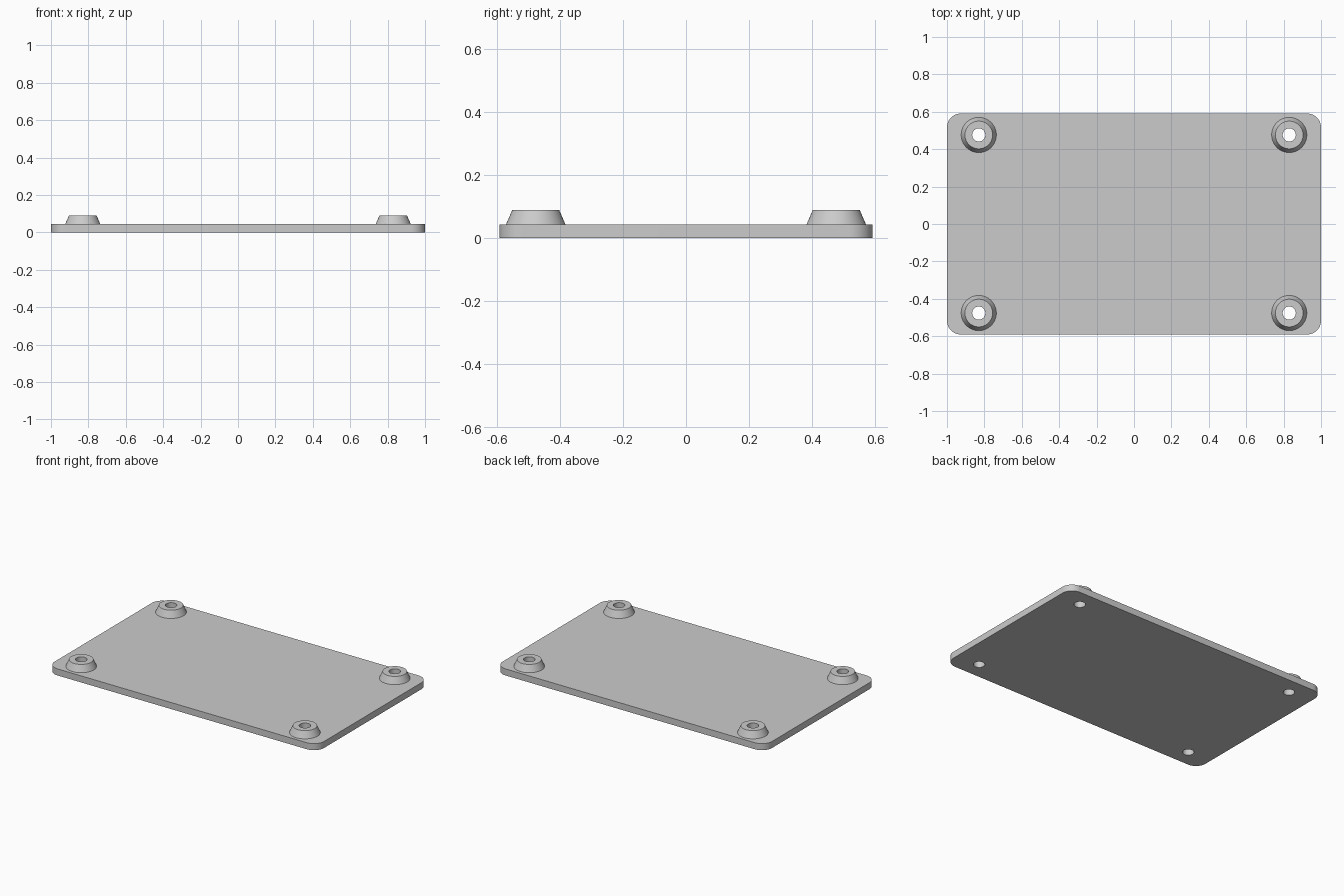
import bpy
import bmesh
from math import cos, sin, pi, radians

HALF_X, HALF_Y, PLATE_TOP = 1.0, 0.591, 0.044
CORNER, HOLE, SIDES = 0.075, 0.035, 64
BOSS_X, BOSS_Y = 0.83, 0.476

if "Cube" in bpy.data.objects:
    bpy.data.objects.remove(bpy.data.objects["Cube"], do_unlink=True)

grey = bpy.data.materials.new("plain_grey")
grey.use_nodes = True
colour = (0.6, 0.6, 0.6, 1)
grey.diffuse_color = colour
grey.node_tree.nodes["Principled BSDF"].inputs["Base Color"].default_value = colour


def make_object(name, bm):
    bmesh.ops.recalc_face_normals(bm, faces=bm.faces)
    mesh = bpy.data.meshes.new(name)
    bm.to_mesh(mesh)
    bm.free()
    mesh.materials.append(grey)
    obj = bpy.data.objects.new(name, mesh)
    bpy.context.collection.objects.link(obj)
    return obj


def smooth(obj):
    bpy.ops.object.select_all(action="DESELECT")
    obj.select_set(True)
    bpy.context.view_layer.objects.active = obj
    bpy.ops.object.shade_smooth_by_angle(angle=radians(30))


corners = [(sx * BOSS_X, sy * BOSS_Y) for sx in (-1, 1) for sy in (-1, 1)]

# Base plate: rounded rectangle outline, extruded upward
bm = bmesh.new()
outline = []
for quarter, (sx, sy) in enumerate([(1, 1), (-1, 1), (-1, -1), (1, -1)]):
    for step in range(13):
        a = (quarter + step / 12) * pi / 2
        outline.append(bm.verts.new((sx * (HALF_X - CORNER) + CORNER * cos(a),
                                     sy * (HALF_Y - CORNER) + CORNER * sin(a), 0)))
face = bm.faces.new(outline)
top = bmesh.ops.extrude_face_region(bm, geom=[face])["geom"]
bmesh.ops.translate(bm, vec=(0, 0, PLATE_TOP),
                    verts=[v for v in top if isinstance(v, bmesh.types.BMVert)])
plate = make_object("base_plate", bm)

# Screw holes through the plate
bm = bmesh.new()
for x, y in corners:
    made = bmesh.ops.create_cone(bm, cap_ends=True, segments=SIDES,
                                 radius1=HOLE, radius2=HOLE, depth=0.4)
    bmesh.ops.translate(bm, vec=(x, y, 0), verts=made["verts"])
cutter = make_object("hole_cutter", bm)
cutter.hide_render = True
cutter.hide_viewport = True
cut = plate.modifiers.new("screw_holes", "BOOLEAN")
cut.operation = "DIFFERENCE"
cut.solver = "EXACT"
cut.object = cutter
smooth(plate)

# Tapered standoffs: one ring profile turned around each hole
profile = [(0.094, PLATE_TOP), (0.074, 0.09), (HOLE, 0.09), (HOLE, PLATE_TOP)]
names = ["front_right", "back_right", "front_left", "back_left"]
for name, (x, y) in zip(names, corners):
    bm = bmesh.new()
    rings = [[bm.verts.new((r * cos(2 * pi * i / SIDES), r * sin(2 * pi * i / SIDES), z))
              for i in range(SIDES)] for r, z in profile]
    for low, high in zip(rings, rings[1:] + rings[:1]):
        for i in range(SIDES):
            j = (i + 1) % SIDES
            bm.faces.new((low[i], low[j], high[j], high[i]))
    standoff = make_object(name + "_standoff", bm)
    standoff.location = (x, y, 0)
    smooth(standoff)
